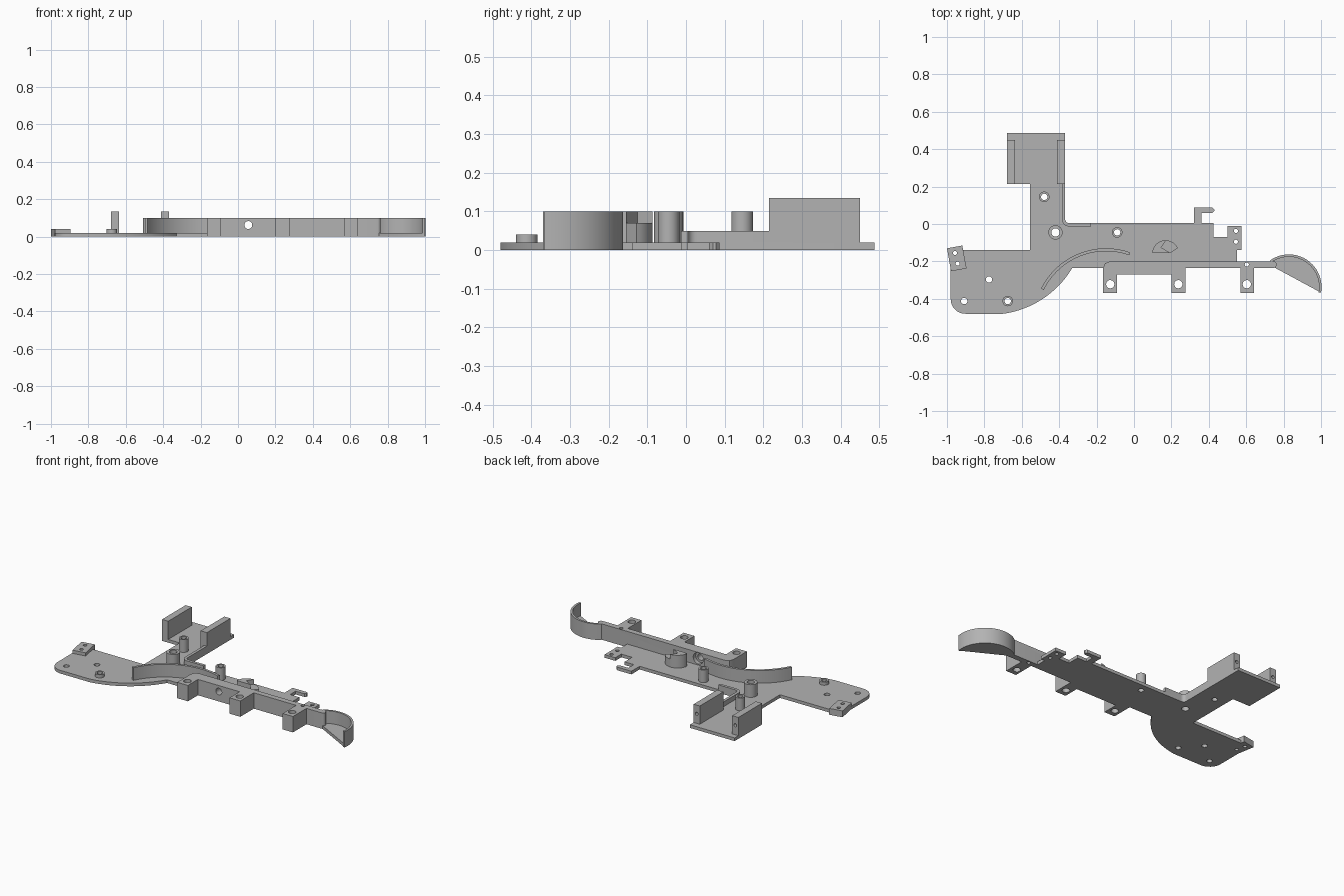
import bpy, bmesh, math
from mathutils import Vector, Matrix

cube = bpy.data.objects.get("Cube")
if cube:
    bpy.data.objects.remove(cube, do_unlink=True)

grey = bpy.data.materials.new("plain_grey")
grey.use_nodes = True
COLOUR = (0.45, 0.45, 0.45, 1)
grey.diffuse_color = COLOUR
grey.node_tree.nodes["Principled BSDF"].inputs["Base Color"].default_value = COLOUR
T = 0.02      # plate thickness
H = 0.10      # wall height
parts = []


def finish(name, bm, keep=True):
    bmesh.ops.recalc_face_normals(bm, faces=bm.faces)
    me = bpy.data.meshes.new(name)
    bm.to_mesh(me)
    bm.free()
    me.materials.append(grey)
    ob = bpy.data.objects.new(name, me)
    bpy.context.collection.objects.link(ob)
    if keep:
        parts.append(ob)
    return ob


def prism(name, pts, z0, z1):
    bm = bmesh.new()
    face = bm.faces.new([bm.verts.new((x, y, z0)) for x, y in pts])
    ext = bmesh.ops.extrude_face_region(bm, geom=[face])["geom"]
    bmesh.ops.translate(bm, vec=(0, 0, z1 - z0),
                        verts=[v for v in ext if isinstance(v, bmesh.types.BMVert)])
    return finish(name, bm)


def box(name, x0, x1, y0, y1, z0, z1):
    return prism(name, [(x0, y0), (x1, y0), (x1, y1), (x0, y1)], z0, z1)


def arc(a, b, c, n=16):
    """Points on the circle through a, b and c."""
    (ax, ay), (bx, by), (cx, cy) = a, b, c
    d = 2 * (ax * (by - cy) + bx * (cy - ay) + cx * (ay - by))
    A, B, C = (x * x + y * y for x, y in (a, b, c))
    ox = (A * (by - cy) + B * (cy - ay) + C * (ay - by)) / d
    oy = (A * (cx - bx) + B * (ax - cx) + C * (bx - ax)) / d
    r = math.hypot(ax - ox, ay - oy)
    t0, tb, t1 = (math.atan2(y - oy, x - ox) for x, y in (a, b, c))
    full = 2 * math.pi
    sweep = (t1 - t0) % full
    if (tb - t0) % full > sweep:
        sweep -= full
    return [(ox + r * math.cos(t0 + sweep * i / n),
             oy + r * math.sin(t0 + sweep * i / n)) for i in range(n + 1)]


def ribbon(name, path, width, z0, z1):
    """Wall whose left side follows the path and whose thickness lies to its right."""
    p = [Vector(q) for q in path]
    off = []
    for i, q in enumerate(p):
        d = (p[min(i + 1, len(p) - 1)] - p[max(i - 1, 0)]).normalized()
        off.append(q + Vector((d.y, -d.x)) * width)
    return prism(name, [tuple(q) for q in p + off[::-1]], z0, z1)


def cylinder(bm, x, y, z0, z1, r):
    bmesh.ops.create_cone(bm, cap_ends=True, segments=32, radius1=r, radius2=r, depth=z1 - z0,
                          matrix=Matrix.Translation((x, y, (z0 + z1) / 2)))


def cylinder_y(bm, x, z, y0, y1, r):
    m = Matrix.Translation((x, (y0 + y1) / 2, z)) @ Matrix.Rotation(math.pi / 2, 4, 'X')
    bmesh.ops.create_cone(bm, cap_ends=True, segments=32, radius1=r, radius2=r,
                          depth=y1 - y0, matrix=m)


# Base plate
plate = [(-0.68, 0.487), (-0.68, 0.215), (-0.557, 0.215), (-0.557, -0.14), (-0.98, -0.14)]
plate += arc((-0.98, -0.40), (-0.957, -0.457), (-0.90, -0.48), 8)
plate += arc((-0.70, -0.48), (-0.48, -0.395), (-0.33, -0.235))
plate += [(-0.165, -0.235), (-0.155, -0.21), (-0.13, -0.20), (0.55, -0.20), (0.55, -0.14),
          (0.575, -0.14), (0.575, -0.01), (0.50, -0.01), (0.50, -0.07), (0.425, -0.07),
          (0.425, 0.005), (0.36, 0.005), (0.36, 0.06), (0.42, 0.06), (0.43, 0.07),
          (0.43, 0.078), (0.42, 0.087), (0.32, 0.087), (0.32, 0.005)]
plate += arc((-0.345, 0.005), (-0.363, 0.012), (-0.368, 0.03), 6) + [(-0.368, 0.487)]
prism("base_plate", plate, 0, T)

# Front rail with three mounting tabs
rail = [(-0.165, -0.235)]
for x0, x1, edge in ((-0.165, -0.09, -0.27), (0.20, 0.275, -0.235), (0.57, 0.642, -0.235)):
    rail += [(x0, -0.37), (x1, -0.37), (x1, edge)]
    if edge == -0.27:
        rail.append((0.20, edge))
    elif x0 < 0.5:
        rail.append((0.57, edge))
rail += arc((0.745, -0.235), (0.763, -0.2175), (0.745, -0.20), 8)
rail += [(-0.13, -0.20), (-0.155, -0.21)]
prism("front_rail", rail, 0, H)

# Curved guide wall
ribbon("guide_wall", arc((-0.497, -0.345), (-0.29, -0.156), (-0.02, -0.152), 28), 0.016, T, H)

# Scoop at the end of the rail
rim = arc((0.727, -0.195), (0.885, -0.172), (1.0, -0.367), 28)
prism("scoop_floor", rim + [(0.755, -0.235)], 0, T)
ribbon("scoop_wall", rim, 0.013, 0, H)

# Motor holder blocks and the low stiffening rib
for side, x0 in (("right", -0.68), ("left", -0.411)):
    box("holder_block_" + side, x0, x0 + 0.043, 0.215, 0.45, T, 0.135)
rib = [(-0.23, 0.005)] + arc((-0.345, 0.005), (-0.363, 0.012), (-0.368, 0.03), 6)
ribbon("stiffening_rib", (rib + [(-0.368, 0.215)])[::-1], 0.018, T, 0.05)

# Tilted corner block
prism("corner_block", [(-1, -0.13), (-0.918, -0.115), (-0.895, -0.238), (-0.978, -0.252)], 0, 0.04)

# Half-round stop with a lowered wedge
wedge = [(0.235, -0.128), (0.195, -0.155), (0.145, -0.125), (0.172, -0.087)]
stop = [(0.195, -0.155), (0.10, -0.155)] + arc((0.10, -0.14), (0.125, -0.102), (0.172, -0.087), 8)
prism("half_round_stop", stop + [(0.145, -0.125)], T, H)
prism("stop_wedge", wedge[:3] + arc(wedge[3], (0.21, -0.1), wedge[0], 6), T, 0.07)

# Screw posts
for name, x, y, r, top in (("rear_post", -0.48, 0.145, 0.028, H),
                           ("large_post", -0.42, -0.045, 0.038, H),
                           ("centre_post", -0.09, -0.045, 0.028, H),
                           ("low_post", -0.675, -0.412, 0.028, 0.04)):
    bm = bmesh.new()
    cylinder(bm, x, y, T, top, r)
    finish(name, bm)

# Screw holes
bm = bmesh.new()
for r, places in ((0.017, ((-0.48, 0.145), (-0.09, -0.045), (-0.675, -0.412),
                           (-0.775, -0.297), (-0.908, -0.412))),
                  (0.022, ((-0.42, -0.045), (-0.127, -0.322), (0.237, -0.322), (0.603, -0.322))),
                  (0.011, ((-0.957, -0.155), (-0.943, -0.212), (0.545, -0.037),
                           (0.545, -0.095), (0.603, -0.217)))):
    for x, y in places:
        cylinder(bm, x, y, -0.1, 0.2, r)
cylinder_y(bm, 0.055, 0.062, -0.3, -0.19, 0.021)
for x in (-0.6585, -0.3895):
    cylinder_y(bm, x, 0.08, 0.35, 0.5, 0.01)
holes = finish("hole_cutter", bm, keep=False)
holes.hide_render = True

# Counterbore behind the rail hole
bm = bmesh.new()
cylinder_y(bm, 0.055, 0.062, -0.225, -0.15, 0.035)
bore = finish("counterbore_cutter", bm, keep=False)
bore.hide_render = True

for ob in parts:
    cutters = [holes, bore] if ob.name == "front_rail" else [holes]
    bpy.ops.object.select_all(action='DESELECT')
    bpy.context.view_layer.objects.active = ob
    ob.select_set(True)
    for cutter in cutters:
        mod = ob.modifiers.new("holes", 'BOOLEAN')
        mod.operation = 'DIFFERENCE'
        mod.solver = 'EXACT'
        mod.object = cutter
        bpy.ops.object.modifier_apply(modifier=mod.name)
    bpy.ops.object.shade_smooth_by_angle(angle=math.radians(30))
for cutter in (holes, bore):
    bpy.data.objects.remove(cutter, do_unlink=True)
